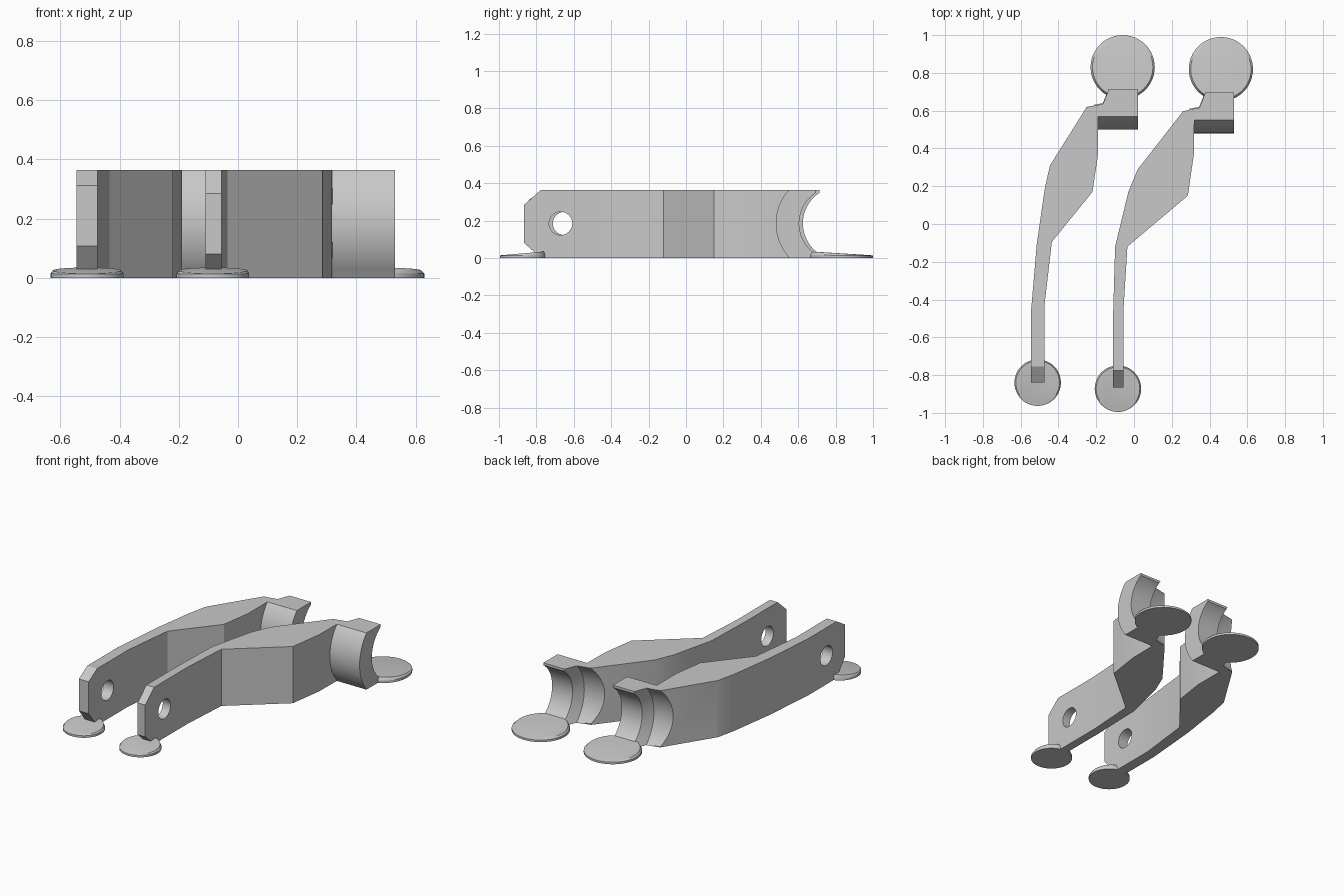
import bpy, bmesh, math

cube = bpy.data.objects.get("Cube")
if cube:
    bpy.data.objects.remove(cube, do_unlink=True)

grey = bpy.data.materials.new("light_grey")
grey.use_nodes = True
colour = (0.58, 0.58, 0.58, 1)
grey.diffuse_color = colour
grey.node_tree.nodes["Principled BSDF"].inputs["Base Color"].default_value = colour

HEIGHT = 0.365
MID = 0.185


def loft(name, rings):
    """Closed solid through a list of equal-length point rings."""
    bm = bmesh.new()
    loops = [[bm.verts.new(p) for p in ring] for ring in rings]
    n = len(loops[0])
    for a, b in zip(loops, loops[1:]):
        for i in range(n):
            j = (i + 1) % n
            bm.faces.new((a[i], a[j], b[j], b[i]))
    bm.faces.new(loops[0][::-1])
    bm.faces.new(loops[-1])
    bmesh.ops.recalc_face_normals(bm, faces=bm.faces)
    mesh = bpy.data.meshes.new(name)
    bm.to_mesh(mesh)
    bm.free()
    obj = bpy.data.objects.new(name, mesh)
    obj.data.materials.append(grey)
    bpy.context.collection.objects.link(obj)
    return obj


def side_prism(name, profile, x0, x1):
    return loft(name, [[(x, y, z) for y, z in profile] for x in (x0, x1)])


def lathe_x(name, profile, y, z, sides=64):
    """Solid of revolution around an axis parallel to x."""
    angles = [math.tau * i / sides for i in range(sides)]
    return loft(name, [[(x, y + r * math.cos(a), z + r * math.sin(a)) for a in angles]
                       for x, r in profile])


def activate(obj):
    bpy.ops.object.select_all(action='DESELECT')
    obj.select_set(True)
    bpy.context.view_layer.objects.active = obj


def combine(obj, tool, operation):
    activate(obj)
    mod = obj.modifiers.new("cut", 'BOOLEAN')
    mod.operation = operation
    mod.solver = 'EXACT'
    mod.object = tool
    bpy.ops.object.modifier_apply(modifier=mod.name)
    bpy.data.objects.remove(tool, do_unlink=True)


def smooth(obj):
    activate(obj)
    bpy.ops.object.shade_smooth_by_angle(angle=math.radians(25))


def build_arm(name, outline, hub_x, dy, nose):
    # Bent bar, extruded upward from its plan outline
    arm = loft(name, [[(x, y, z) for x, y in outline] for z in (0, HEIGHT)])

    # Chamfered nose
    side = [(nose, 0.08 - 1.1 * dy_lift(dy)), (nose, 0.285 - 1.1 * dy_lift(dy)),
            (-0.755 + dy, HEIGHT), (1, HEIGHT), (1, 0), (-0.755 + dy, 0)]
    combine(arm, side_prism("nose_shape", side, -2, 2), 'INTERSECT')

    # Hub block with a rounded front
    reach, radius = math.asin(0.18 / 0.266), 0.266
    arc = []
    for i in range(25):
        a = -reach + 2 * reach * i / 24
        arc.append((0.766 + dy - radius * math.cos(a), MID + radius * math.sin(a)))
    arc[0], arc[-1] = (arc[0][0], 0), (arc[-1][0], HEIGHT)
    hub = arc + [(0.715 + dy, HEIGHT), (0.715 + dy, 0)]
    combine(arm, side_prism("hub", hub, hub_x - 0.235, hub_x), 'UNION')

    # Half-round saddle, flared on its inner end
    saddle = [(hub_x + 0.1, 0.195), (hub_x - 0.145, 0.195), (hub_x - 0.185, 0.258),
              (hub_x - 0.27, 0.27), (hub_x - 0.4, 0.27)]
    combine(arm, lathe_x("saddle_cut", saddle, 0.82 + dy, MID), 'DIFFERENCE')

    # Cross hole near the nose
    combine(arm, lathe_x("hole_cut", [(-1, 0.062), (1, 0.062)], -0.65 + dy, MID, 40),
            'DIFFERENCE')
    smooth(arm)


def dy_lift(dy):
    # The shorter nose has its lower chamfer starting higher
    return -0.025 if dy == 0 else 0


def build_pad(name, x, y, r, inward):
    """Thin round foot whose top rises toward the arm."""
    angles = [math.tau * i / 48 for i in range(48)]

    def ring(scale, low, high):
        return [(x + r * scale * math.cos(a), y + r * scale * math.sin(a),
                 low + (high - low) * (1 + inward * math.sin(a)) / 2) for a in angles]

    smooth(loft(name, [ring(1, 0, 0), ring(1, 0.013, 0.016), ring(0.94, 0.015, 0.035)]))


right_outline = [(-0.545, -0.9), (-0.545, -0.46), (-0.515, -0.11), (-0.472, 0.19),
                 (-0.445, 0.31), (-0.25, 0.62), (-0.19, 0.63), (-0.19, 0.37),
                 (-0.22, 0.17), (-0.435, -0.095), (-0.475, -0.44), (-0.475, -0.9)]
left_outline = [(-0.11, -0.9), (-0.11, -0.46), (-0.10, -0.12), (-0.03, 0.17),
                (0.02, 0.29), (0.26, 0.597), (0.32, 0.61), (0.317, 0.37),
                (0.285, 0.15), (-0.035, -0.12), (-0.055, -0.44), (-0.055, -0.9)]

build_arm("right_arm", right_outline, 0.02, 0, -0.84)
build_arm("left_arm", left_outline, 0.53, -0.02, -0.865)

build_pad("right_front_pad", -0.51, -0.84, 0.123, 1)
build_pad("left_front_pad", -0.085, -0.872, 0.123, 1)
build_pad("right_back_pad", -0.06, 0.83, 0.17, -1)
build_pad("left_back_pad", 0.46, 0.82, 0.17, -1)
